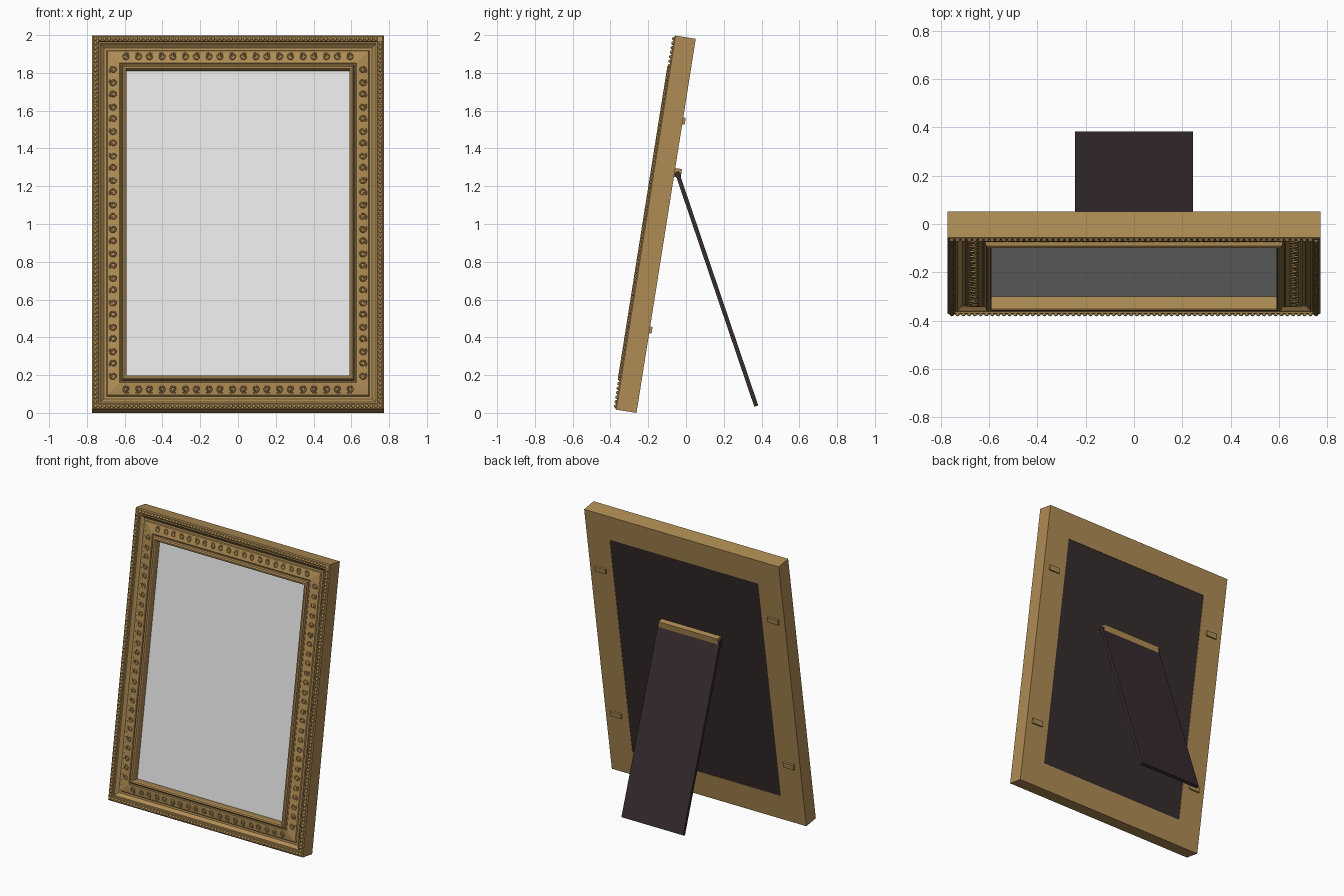
import bpy, bmesh, math
from mathutils import Matrix, Vector

if "Cube" in bpy.data.objects:
    bpy.data.objects.remove(bpy.data.objects["Cube"])

H, L = 0.772, 2.005          # half width and height of the frame
TILT = Matrix.Translation((0, -0.262, 0)) @ Matrix.Rotation(math.radians(-9), 4, 'X')


def material(name, rgb):
    m = bpy.data.materials.new(name)
    m.diffuse_color = (*rgb, 1)
    m.use_nodes = True
    m.node_tree.nodes["Principled BSDF"].inputs["Base Color"].default_value = m.diffuse_color
    return m


GOLD = material("antique gold", (0.43, 0.265, 0.09))
GLASS = material("pale grey glass", (0.8, 0.8, 0.8))
BROWN = material("dark brown board", (0.038, 0.025, 0.027))


def finish(name, bm, mat, matrix=TILT, smooth=None):
    bmesh.ops.recalc_face_normals(bm, faces=bm.faces[:])
    me = bpy.data.meshes.new(name)
    bm.to_mesh(me)
    bm.free()
    me.transform(matrix)
    me.materials.append(mat)
    ob = bpy.data.objects.new(name, me)
    bpy.context.collection.objects.link(ob)
    if smooth:
        bpy.ops.object.select_all(action='DESELECT')
        ob.select_set(True)
        bpy.context.view_layer.objects.active = ob
        bpy.ops.object.shade_smooth_by_angle(angle=math.radians(smooth))
    return ob


def box(name, lo, hi, mat, matrix=TILT):
    bm = bmesh.new()
    lo, hi = Vector(lo), Vector(hi)
    bmesh.ops.create_cube(bm, size=1, matrix=Matrix.Translation((lo + hi) / 2)
                          @ Matrix.Diagonal((*(hi - lo), 1)))
    return finish(name, bm, mat, matrix)


# Rail coordinates: s along the rail, d inward from the outer edge, w forward
def place(side, s, d, w):
    return Vector({"bottom": (s, -w, d), "top": (s, -w, L - d),
                   "left": (-H + d, -w, L / 2 + s),
                   "right": (H - d, -w, L / 2 + s)}[side])


PROFILE = [(0, 0), (0, .108), (.006, .114), (.030, .114), (.034, .106), (.042, .106),
           (.050, .095), (.062, .086), (.075, .086), (.080, .093), (.110, .100),
           (.145, .105), (.150, .101), (.156, .101), (.160, .119), (.168, .126),
           (.178, .124), (.183, .116), (.183, 0)]


def tube(bm, pts, r, n=6):
    rings = []
    for i, p in enumerate(pts):
        t = (pts[min(i + 1, len(pts) - 1)] - pts[max(i - 1, 0)]).normalized()
        up = Vector((0, -1, 0))
        side = t.cross(up).normalized()
        rings.append([bm.verts.new(p + r * (math.cos(a) * side + math.sin(a) * up))
                      for a in (k * math.tau / n for k in range(n))])
    for a, b in zip(rings, rings[1:]):
        for k in range(n):
            bm.faces.new((a[k], a[(k + 1) % n], b[(k + 1) % n], b[k]))
    bm.faces.new(rings[0])
    bm.faces.new(rings[-1])


for side in ("bottom", "top", "left", "right"):
    half = H if side in ("bottom", "top") else L / 2

    # Mitred moulding
    bm = bmesh.new()
    a = [bm.verts.new(place(side, -(half - d), d, w)) for d, w in PROFILE]
    b = [bm.verts.new(place(side, half - d, d, w)) for d, w in PROFILE]
    for i in range(len(a)):
        j = (i + 1) % len(a)
        bm.faces.new((a[i], a[j], b[j], b[i]))
    bm.faces.new(a)
    bm.faces.new(b)
    finish(side + "_rail", bm, GOLD, smooth=25)

    # Row of small beads on the outer edge
    bm = bmesh.new()
    run = half - 0.018
    n = round(2 * run / 0.024)
    for i in range(n):
        c = place(side, -run + 2 * run * i / n, 0.018, 0.115)
        bmesh.ops.create_uvsphere(bm, u_segments=8, v_segments=6, radius=0.0095,
                                  matrix=Matrix.Translation(c))
    finish(side + "_beads", bm, GOLD, smooth=60)

    # Alternating curled scrolls on the frieze
    bm = bmesh.new()
    run = half - 0.150
    n = 2 * round(run / 0.064)
    for i in range(n):
        s0 = -run + 2 * run * (i + 0.5) / n
        flip = 1 if i % 2 else -1
        pts = []
        for k in range(15):
            ang = math.radians(-130 + 420 * k / 14)
            r = 0.020 - 0.013 * k / 14
            dd = r * math.sin(ang)
            pts.append(place(side, s0 + flip * r * math.cos(ang),
                             0.112 + dd, 0.101 + dd * 0.17))
        tube(bm, pts, 0.0042)
    finish(side + "_scrolls", bm, GOLD, smooth=60)

# Glass and backing board inside the frame
IN = 0.181
box("glass", (-H + IN, -0.067, IN), (H - IN, -0.060, L - IN), GLASS)
box("back_board", (-H + IN, -0.058, IN), (H - IN, -0.003, L - IN), BROWN)

# Retaining clips on the back of the side rails
for sx, label in ((-1, "left"), (1, "right")):
    for v, row in ((0.445, "lower"), (1.565, "upper")):
        x = sx * 0.685
        box(f"{row}_{label}_clip", (x - .042, -.001, v - .018), (x + .042, .013, v + .018), GOLD)

# Hinge block and hinge pin of the stand
box("hinge_block", (-0.235, -0.005, 1.265), (0.235, 0.036, 1.312), GOLD)
top, foot = Vector((0, -0.044, 1.262)), Vector((0, 0.372, 0.036))
bm = bmesh.new()
bmesh.ops.create_cone(bm, cap_ends=True, segments=16, radius1=0.016, radius2=0.016, depth=0.49)
finish("hinge_pin", bm, BROWN,
       Matrix.Translation(top) @ Matrix.Rotation(math.pi / 2, 4, 'Y'), smooth=40)

# Hinged leg leaning out behind
run = foot - top
lean = Matrix.Translation(top) @ Matrix.Rotation(math.atan2(run.y, -run.z), 4, 'X')
box("stand_leg", (-0.245, -0.011, -run.length), (0.245, 0.011, 0), BROWN, lean)
